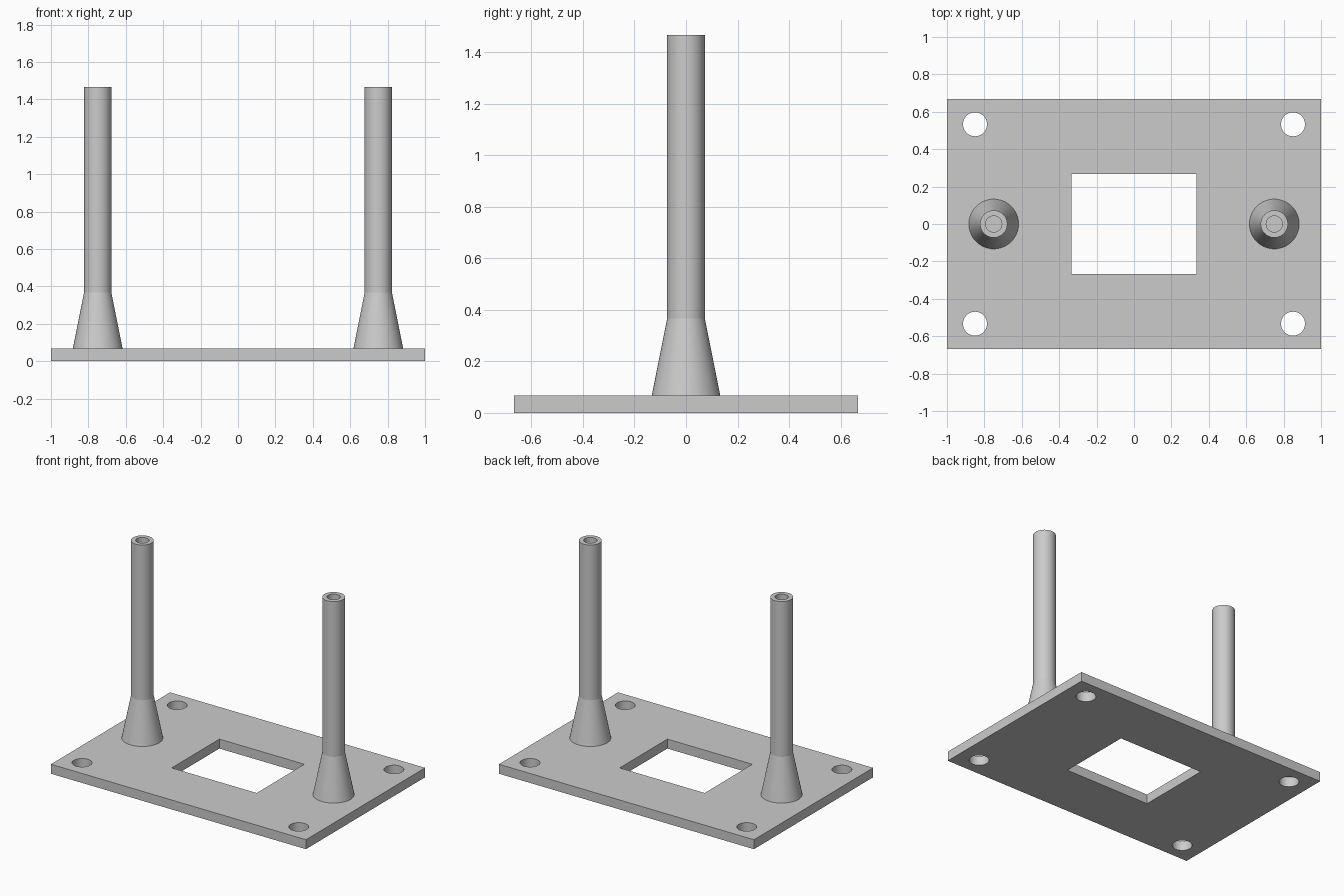
import bpy, bmesh, math
from mathutils import Matrix, Vector

cube = bpy.data.objects.get("Cube")
if cube:
    bpy.data.objects.remove(cube, do_unlink=True)

PLATE_TOP = 0.067
POST_TOP = 1.467

grey = bpy.data.materials.new("plain grey")
grey.use_nodes = True
colour = (0.6, 0.6, 0.6, 1)
grey.diffuse_color = colour
grey.node_tree.nodes["Principled BSDF"].inputs["Base Color"].default_value = colour


def finish(name, bm, smooth=True):
    bmesh.ops.recalc_face_normals(bm, faces=bm.faces)
    mesh = bpy.data.meshes.new(name)
    bm.to_mesh(mesh)
    bm.free()
    mesh.materials.append(grey)
    obj = bpy.data.objects.new(name, mesh)
    bpy.context.collection.objects.link(obj)
    if smooth:
        bpy.ops.object.select_all(action="DESELECT")
        obj.select_set(True)
        bpy.context.view_layer.objects.active = obj
        bpy.ops.object.shade_smooth_by_angle(angle=math.radians(9))
    return obj


def outline(bm, points):
    verts = [bm.verts.new((x, y, 0)) for x, y in points]
    for a, b in zip(verts, verts[1:] + verts[:1]):
        bm.edges.new((a, b))


def rectangle(hx, hy):
    return [(-hx, -hy), (hx, -hy), (hx, hy), (-hx, hy)]


def circle(cx, cy, r, n=64):
    return [(cx + r * math.cos(math.tau * i / n), cy + r * math.sin(math.tau * i / n))
            for i in range(n)]


# Base plate with a central window and four corner holes
bm = bmesh.new()
outline(bm, rectangle(1, 0.667))
outline(bm, rectangle(0.333, 0.267))
for cx, cy in rectangle(0.85, 0.533):
    outline(bm, circle(cx, cy, 0.064))
bmesh.ops.triangle_fill(bm, edges=bm.edges[:], use_beauty=True, normal=(0, 0, 1))
bottom = bm.faces[:]
top = bmesh.ops.extrude_face_region(bm, geom=bottom, use_keep_orig=True)["geom"]
bmesh.ops.translate(bm, vec=(0, 0, PLATE_TOP),
                    verts=[g for g in top if isinstance(g, bmesh.types.BMVert)])
finish("base_plate", bm)

# Posts with flared feet and a blind hole in the top
profile = [(0.133, PLATE_TOP), (0.073, 0.367), (0.073, POST_TOP),
           (0.043, POST_TOP), (0.043, 1.2), (0, 1.2)]
for name, x in (("left_post", 0.75), ("right_post", -0.75)):
    bm = bmesh.new()
    verts = [bm.verts.new((r, 0, z)) for r, z in profile]
    edges = [bm.edges.new(pair) for pair in zip(verts, verts[1:])]
    bmesh.ops.spin(bm, geom=verts + edges, cent=(0, 0, 0), axis=(0, 0, 1),
                   angle=math.tau, steps=64, use_duplicate=False)
    bmesh.ops.remove_doubles(bm, verts=bm.verts, dist=0.0001)
    post = finish(name, bm)
    post.location.x = x
